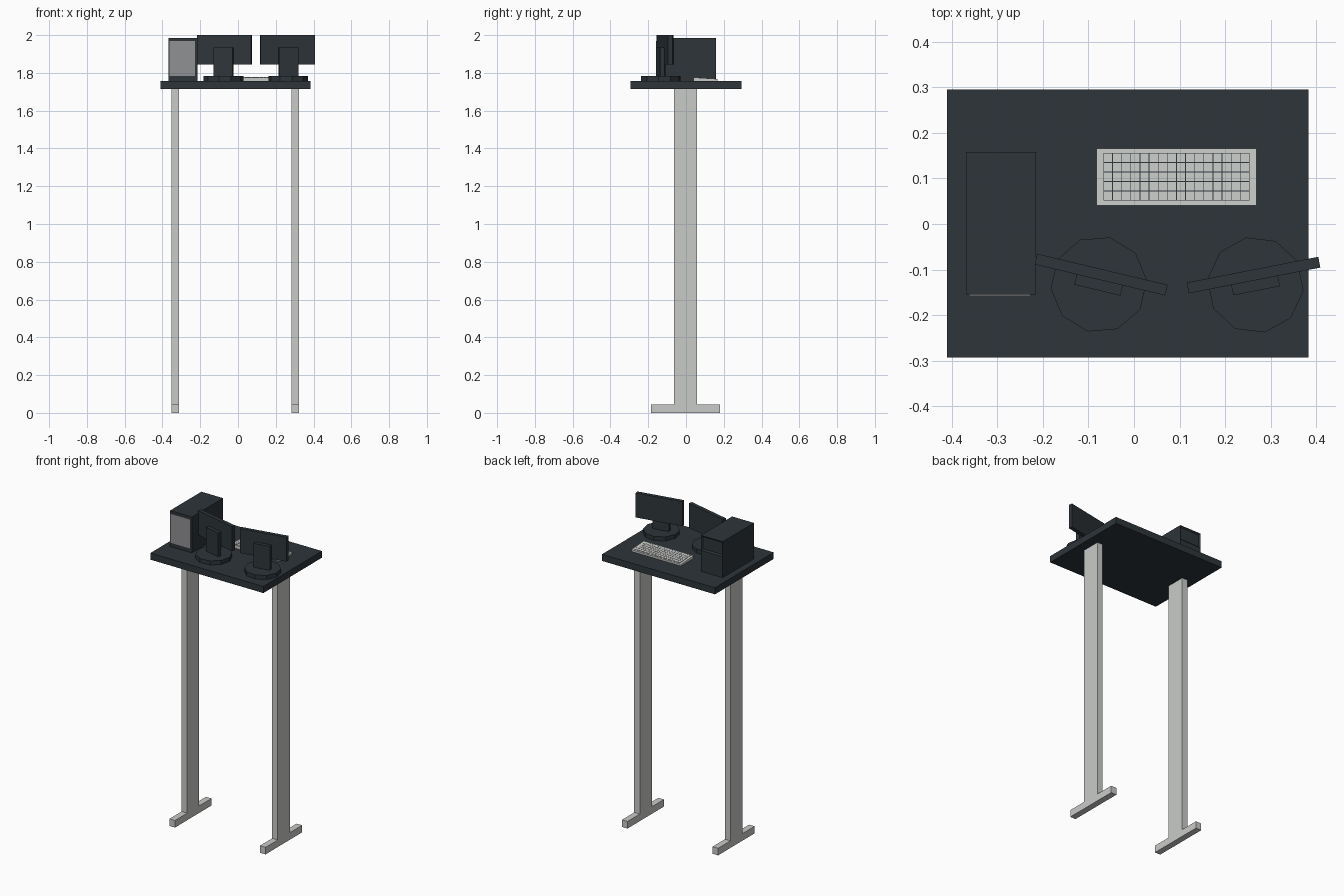
import bpy, bmesh, math
from mathutils import Matrix, Vector

if "Cube" in bpy.data.objects:
    bpy.data.objects.remove(bpy.data.objects["Cube"])


def material(name, rgb):
    m = bpy.data.materials.new(name)
    m.diffuse_color = (*rgb, 1)
    m.use_nodes = True
    m.node_tree.nodes["Principled BSDF"].inputs["Base Color"].default_value = m.diffuse_color
    return m


DARK = material("dark_slate", (0.027, 0.035, 0.042))
LIGHT = material("light_grey", (0.584, 0.597, 0.58))
VENT = material("vent_grey", (0.28, 0.285, 0.295))
TOP = 1.757


def finish(name, bm, mat, matrix=None):
    if matrix:
        bm.transform(matrix)
    bmesh.ops.recalc_face_normals(bm, faces=bm.faces)
    me = bpy.data.meshes.new(name)
    bm.to_mesh(me)
    bm.free()
    me.materials.append(mat)
    ob = bpy.data.objects.new(name, me)
    bpy.context.collection.objects.link(ob)
    return ob


def add_box(bm, x0, x1, y0, y1, z0, z1):
    r = bmesh.ops.create_cube(bm, size=1)
    for v in r["verts"]:
        v.co = Vector((x1 if v.co.x > 0 else x0,
                       y1 if v.co.y > 0 else y0,
                       z1 if v.co.z > 0 else z0))
    return r["verts"]


def box(name, mat, *b, matrix=None):
    bm = bmesh.new()
    add_box(bm, *b)
    return finish(name, bm, mat, matrix)


# Table top
box("table_top", DARK, -0.41, 0.383, -0.293, 0.295, 1.715, TOP)

# T-shaped legs, extruded from one profile
profile = [(-0.185, 0), (0.181, 0), (0.181, 0.045), (0.058, 0.045),
           (0.058, 1.715), (-0.063, 1.715), (-0.063, 0.045), (-0.185, 0.045)]
for name, x in (("left_leg", -0.352), ("right_leg", 0.284)):
    bm = bmesh.new()
    face = bm.faces.new([bm.verts.new((x, y, z)) for y, z in profile])
    r = bmesh.ops.extrude_face_region(bm, geom=[face])
    for v in r["geom"]:
        if isinstance(v, bmesh.types.BMVert):
            v.co.x += 0.039
    finish(name, bm, LIGHT)

# Computer tower with inset drive bay on the +y face
bm = bmesh.new()
add_box(bm, -0.368, -0.215, -0.155, 0.158, TOP, 1.985)
bmesh.ops.bisect_plane(bm, geom=bm.verts[:] + bm.edges[:] + bm.faces[:],
                       plane_co=(0, 0, 1.89), plane_no=(0, 0, 1))
bm.normal_update()
bay = [f for f in bm.faces if f.normal.y > 0.9 and f.calc_center_median().z > 1.89]
bmesh.ops.inset_region(bm, faces=bay, thickness=0.012, depth=-0.008)
finish("computer_tower", bm, DARK)
box("tower_vent_panel", VENT, -0.362, -0.227, -0.158, -0.154, 1.783, 1.968)

# Monitors: decagon base, stand and screen, each turned about z
for side, cx, cy, deg in (("left", -0.072, -0.111, -13.4),
                          ("right", 0.262, -0.112, 11.1)):
    m = Matrix.Translation((cx, cy, 0)) @ Matrix.Rotation(math.radians(deg), 4, "Z")
    bm = bmesh.new()
    bmesh.ops.create_cone(bm, cap_ends=True, segments=10, radius1=0.106,
                          radius2=0.106, depth=0.026)
    finish(side + "_monitor_base", bm, DARK,
           m @ Matrix.Translation((0, -0.022, TOP + 0.013)))
    box(side + "_monitor_stand", DARK, -0.052, 0.052, -0.035, -0.011,
        1.78, 1.934, matrix=m)
    box(side + "_monitor_screen", DARK, -0.147, 0.147, -0.012, 0.012,
        1.845, 2.0, matrix=m)

# Keyboard: slightly sloped body
bm = bmesh.new()
for v in add_box(bm, -0.082, 0.268, 0.041, 0.166, TOP, 1.776):
    if v.co.y > 0.1 and v.co.z > 1.77:
        v.co.z = 1.768
finish("keyboard_body", bm, LIGHT)

# Key bed and keys lie along the slope
slope = (Matrix.Translation((0.093, 0.1035, 1.772))
         @ Matrix.Rotation(-math.atan2(0.008, 0.125), 4, "X"))
box("key_bed", DARK, -0.16, 0.16, -0.052, 0.052, -0.001, 0.0006, matrix=slope)
bm = bmesh.new()
cols, rows, gap = 16, 5, 0.0008
w, d = 0.32 / cols, 0.104 / rows
for i in range(cols):
    for j in range(rows):
        x, y = -0.16 + i * w, -0.052 + j * d
        add_box(bm, x + gap, x + w - gap, y + gap, y + d - gap, 0, 0.002)
finish("keys", bm, LIGHT, slope)
